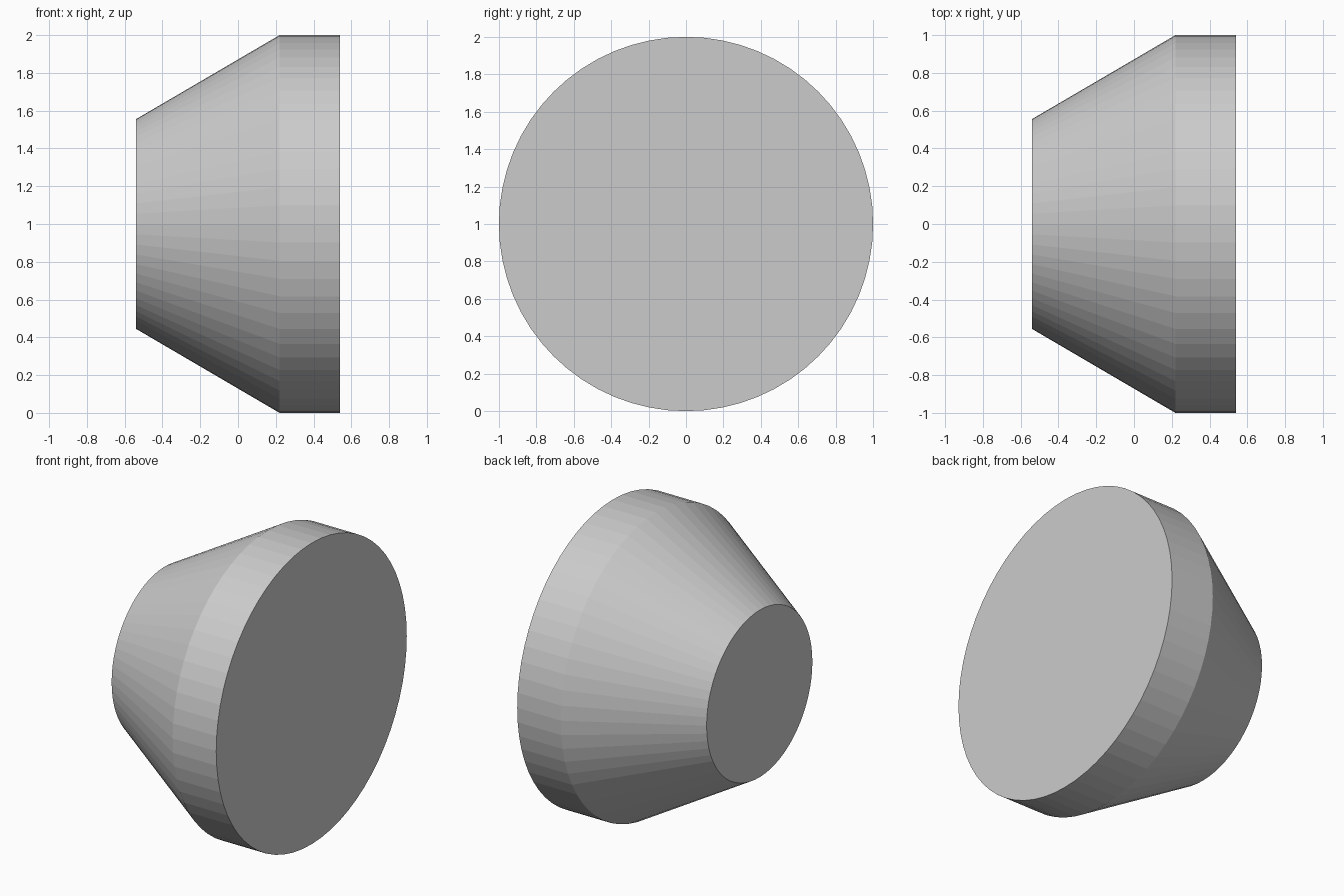
import bpy, bmesh
from math import cos, sin, tau

if "Cube" in bpy.data.objects:
    bpy.data.objects.remove(bpy.data.objects["Cube"])

SIDES = 64
# (x, radius) profile: small end, shoulder, large end
PROFILE = [(-0.54, 0.555), (0.22, 1.0), (0.54, 1.0)]

# Tapered plug: rings lying along the x axis, centred at z = 1
bm = bmesh.new()
rings = [[bm.verts.new((x, r * cos(tau * i / SIDES), 1 + r * sin(tau * i / SIDES)))
          for i in range(SIDES)] for x, r in PROFILE]

# Conical and straight side walls
for a, b in zip(rings, rings[1:]):
    for i in range(SIDES):
        j = (i + 1) % SIDES
        bm.faces.new((a[i], a[j], b[j], b[i]))

# Flat end caps
bm.faces.new(rings[0])
bm.faces.new(rings[-1])
bmesh.ops.recalc_face_normals(bm, faces=bm.faces)

mesh = bpy.data.meshes.new("tapered_plug")
bm.to_mesh(mesh)
bm.free()
bpy.context.collection.objects.link(bpy.data.objects.new("tapered_plug", mesh))
